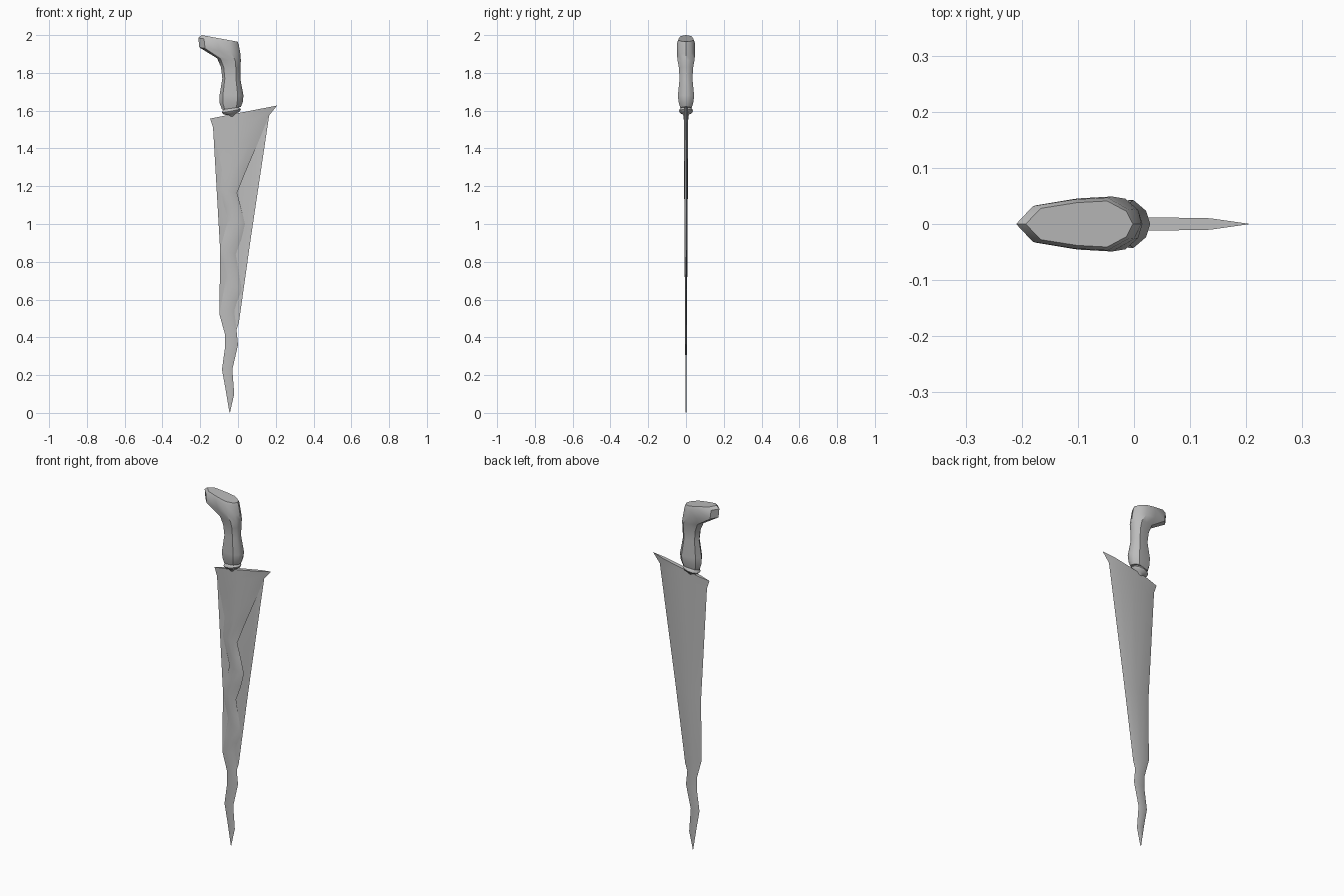
import bpy, bmesh, math
from mathutils import Vector, Matrix

if "Cube" in bpy.data.objects:
    bpy.data.objects.remove(bpy.data.objects["Cube"], do_unlink=True)

steel = bpy.data.materials.new("plain grey")
steel.use_nodes = True
GREY = (0.5, 0.5, 0.5, 1)
steel.diffuse_color = GREY
steel.node_tree.nodes["Principled BSDF"].inputs["Base Color"].default_value = GREY


def finish(name, bm, angle=35, recalc=True):
    if recalc:
        bmesh.ops.recalc_face_normals(bm, faces=bm.faces)
    mesh = bpy.data.meshes.new(name)
    bm.to_mesh(mesh)
    bm.free()
    mesh.materials.append(steel)
    ob = bpy.data.objects.new(name, mesh)
    bpy.context.collection.objects.link(ob)
    bpy.ops.object.select_all(action="DESELECT")
    ob.select_set(True)
    bpy.context.view_layer.objects.active = ob
    bpy.ops.object.shade_smooth_by_angle(angle=math.radians(angle))
    return ob


def loft(name, rings, closed, caps=False, angle=35):
    bm = bmesh.new()
    rows = [[bm.verts.new(p) for p in ring] for ring in rings]
    n = len(rows[0])
    for a, b in zip(rows, rows[1:]):
        for i in range(n if closed else n - 1):
            j = (i + 1) % n
            bm.faces.new((a[i], a[j], b[j], b[i]))
    if caps:
        bm.faces.new(rows[0])
        bm.faces.new(rows[-1])
    return finish(name, bm, angle, recalc=closed)


def depth(z):
    return 0.002 + 0.010 * min(1, z / 1.56)


def shell(name, rows, side):
    # half blade: sharp edges at y = 0, flattened middle
    rings = []
    for xl, zl, xr, zr in rows:
        ring = []
        for t, d in ((0, 0), (0.2, 0.85), (0.5, 1), (0.8, 0.85), (1, 0)):
            z = zl + (zr - zl) * t
            ring.append((xl + (xr - xl) * t, side * d * depth(z), z))
        rings.append(ring if side > 0 else ring[::-1])
    return loft(name, rings, False, angle=30)


# wavy front half of the blade: left x, z, right x, z for each bend
waves = [
    (-0.148, 1.558, 0.207, 1.627), (-0.132, 1.51, 0.165, 1.575),
    (-0.112, 1.41, 0.11, 1.44), (-0.085, 1.29, 0.05, 1.30),
    (-0.095, 1.18, -0.005, 1.165), (-0.072, 1.09, 0.018, 1.08),
    (-0.053, 1.024, 0.037, 1.0), (-0.072, 0.95, 0.018, 0.92),
    (-0.095, 0.865, -0.012, 0.84), (-0.08, 0.79, 0.005, 0.74),
    (-0.063, 0.72, 0.02, 0.65), (-0.08, 0.62, -0.005, 0.59),
    (-0.098, 0.52, -0.02, 0.54), (-0.07, 0.42, -0.008, 0.44),
    (-0.068, 0.35, 0.0, 0.36), (-0.085, 0.23, -0.03, 0.23),
    (-0.065, 0.12, -0.02, 0.10), (-0.047, 0.01, -0.043, 0.0)]
shell("wavy_blade_front", waves, -1)

# straight-sided back half, joining the wavy tip low down
back = [waves[0], (-0.132, 1.51, 0.165, 1.575), (-0.095, 0.87, 0.067, 0.92),
        (-0.098, 0.52, 0.005, 0.48)] + waves[-5:]
shell("straight_blade_back", back, 1)

# shoulder closing the top of the blade
bm = bmesh.new()
top = []
for t, d in ((0, 0), (0.2, 0.85), (0.5, 1), (0.8, 0.85), (1, 0)):
    x, z = -0.148 + 0.355 * t, 1.558 + 0.069 * t
    top.append((x, d * depth(z), z))
loop = [bm.verts.new(p) for p in top]
loop += [bm.verts.new((x, -y, z)) for x, y, z in top[-2:0:-1]]
cap = bm.faces.new(loop)
cap.normal_update()
if cap.normal.z < 0:
    cap.normal_flip()
finish("blade_shoulder", bm, recalc=False)

# faceted handle: left x, z, right x, z, half width
sections = [
    (-0.085, 1.605, 0.015, 1.62, 0.030), (-0.097, 1.64, 0.025, 1.645, 0.039),
    (-0.098, 1.68, 0.029, 1.68, 0.043), (-0.083, 1.77, 0.012, 1.77, 0.034),
    (-0.09, 1.83, 0.013, 1.83, 0.038), (-0.11, 1.877, 0.015, 1.865, 0.045),
    (-0.205, 1.935, 0.013, 1.90, 0.049), (-0.21, 1.985, 0.004, 1.95, 0.047),
    (-0.193, 2.0, -0.002, 1.965, 0.041)]
half = [(0.14, 0.68), (0.48, 0.93), (0.76, 1), (0.94, 0.55)]
outline = [(0, 0)] + half + [(1, 0)] + [(t, -w) for t, w in reversed(half)]
loft("handle",
     [[(xl + (xr - xl) * t, w * y, zl + (zr - zl) * t) for t, y in outline]
      for xl, zl, xr, zr, w in sections], True, caps=True, angle=38)

# tilted collar and the small cone under it
tilt = Matrix.Translation((-0.035, 0, 1.598)) @ Matrix.Rotation(-0.19, 4, "Y")
collar = [(0.010, -0.036), (0.026, -0.016), (0.044, -0.010), (0.051, 0.0),
          (0.046, 0.010), (0.034, 0.018)]
loft("collar",
     [[tilt @ Vector((r * math.cos(a), 0.72 * r * math.sin(a), h))
       for a in (math.tau * i / 12 for i in range(12))] for r, h in collar],
     True, caps=True, angle=40)
